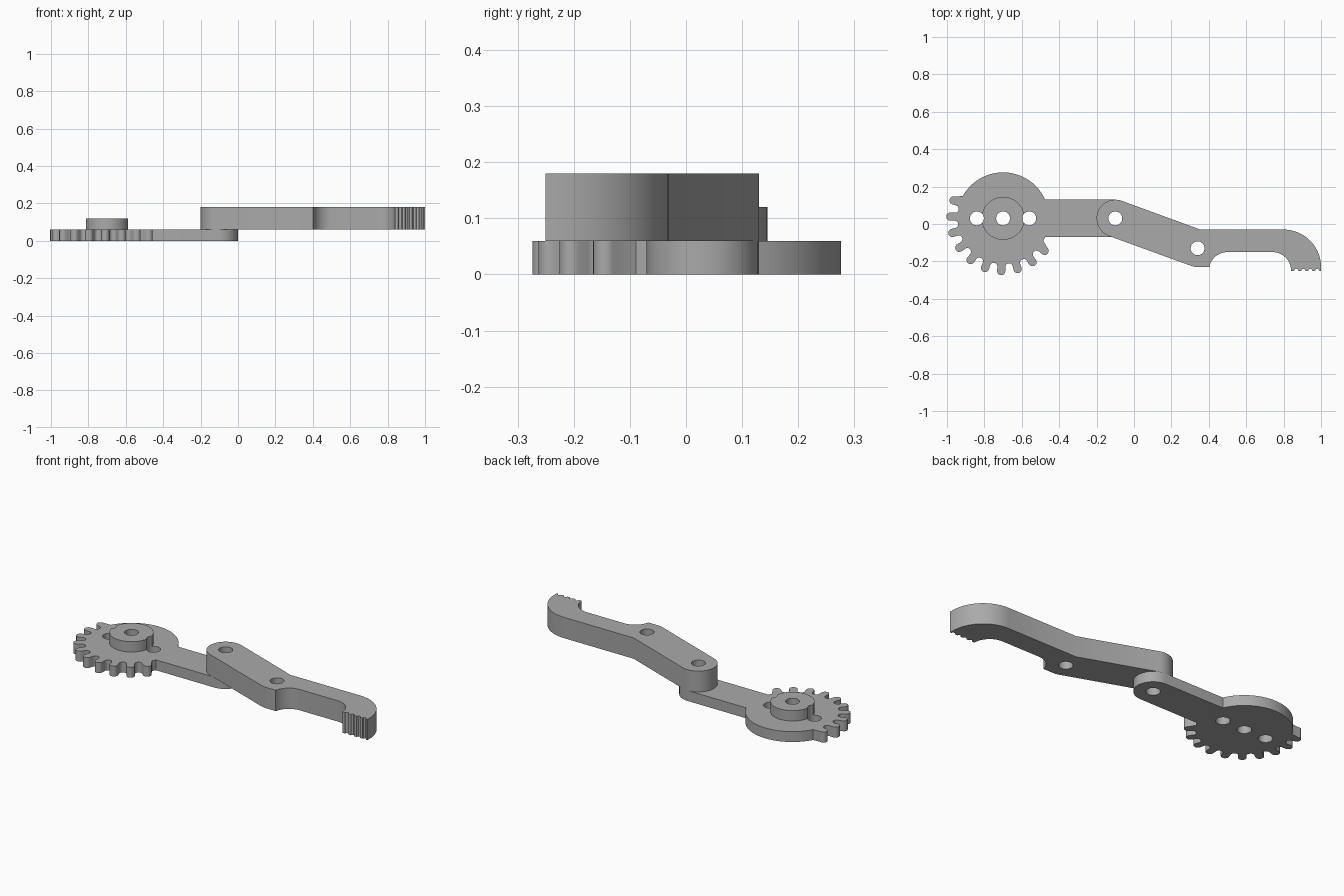
import bpy
import bmesh
from math import sin, cos, radians, acos, degrees, atan2

cube = bpy.data.objects.get("Cube")
if cube:
    bpy.data.objects.remove(cube, do_unlink=True)

grey = bpy.data.materials.new("plain_grey")
grey.use_nodes = True
COLOUR = (0.4, 0.4, 0.4, 1)
grey.diffuse_color = COLOUR
grey.node_tree.nodes["Principled BSDF"].inputs["Base Color"].default_value = COLOUR

HOLE = 0.037
GEAR = (-0.70, 0.03)
PIVOT = (-0.10, 0.03)
KNEE = (0.34, -0.13)
OFFSET = 0.14


def arc(centre, r, start, end, steps=16):
    """Points along an arc, angles in degrees."""
    angles = [radians(start + (end - start) * i / steps) for i in range(steps + 1)]
    return [(centre[0] + r * cos(a), centre[1] + r * sin(a)) for a in angles]


def circle(centre, r=HOLE, steps=40):
    return arc(centre, r, 0, 360, steps)[:-1]


def polar(r, angle):
    return (GEAR[0] + r * cos(radians(angle)), GEAR[1] + r * sin(radians(angle)))


def plate(name, loops, bottom, top):
    """Extrude a flat outline with holes between two heights."""
    curve = bpy.data.curves.new(name, "CURVE")
    curve.dimensions = "2D"
    curve.fill_mode = "BOTH"
    curve.extrude = (top - bottom) / 2
    for loop in loops:
        spline = curve.splines.new("POLY")
        spline.points.add(len(loop) - 1)
        for point, (x, y) in zip(spline.points, loop):
            point.co = (x, y, 0, 1)
        spline.use_cyclic_u = True
    source = bpy.data.objects.new(name + "_outline", curve)
    bpy.context.collection.objects.link(source)
    bpy.context.view_layer.update()
    graph = bpy.context.evaluated_depsgraph_get()
    mesh = bpy.data.meshes.new_from_object(source.evaluated_get(graph))
    bpy.data.objects.remove(source, do_unlink=True)

    bm = bmesh.new()
    bm.from_mesh(mesh)
    bmesh.ops.remove_doubles(bm, verts=bm.verts, dist=0.0001)
    bmesh.ops.recalc_face_normals(bm, faces=bm.faces)
    bmesh.ops.translate(bm, verts=bm.verts, vec=(0, 0, (top + bottom) / 2))
    bm.to_mesh(mesh)
    bm.free()
    mesh.materials.clear()
    mesh.materials.append(grey)
    obj = bpy.data.objects.new(name, mesh)
    bpy.context.collection.objects.link(obj)
    bpy.ops.object.select_all(action="DESELECT")
    obj.select_set(True)
    bpy.context.view_layer.objects.active = obj
    bpy.ops.object.shade_smooth_by_angle(angle=radians(30))
    return obj


# Gear arm: smooth back rim, round teeth, straight bar with a round end
FIRST, PITCH, TEETH = 160, 18, 10
RIM = 0.246
outline = arc(PIVOT, 0.1, -90, 90)
outline += arc(GEAR, RIM, 24, FIRST - PITCH / 2, 40)
for i in range(TEETH):
    a = FIRST + i * PITCH
    outline += arc(polar(0.282, a), 0.022, a - 90, a + 90, 10)
    if i < TEETH - 1:
        v = a + PITCH / 2
        outline += arc(polar(0.262, v), 0.02, v - 90, v - 270, 10)
outline += arc(GEAR, RIM, FIRST + (TEETH - 0.5) * PITCH, 336, 3)
side_holes = [(GEAR[0] + s * OFFSET, GEAR[1]) for s in (-1, 1)]
plate("gear_arm", [outline] + [circle(c) for c in side_holes + [GEAR, PIVOT]], 0, 0.06)

# Raised hub, nicked on both sides by the outer holes
HUB = 0.115
nick = acos((HUB**2 + OFFSET**2 - HOLE**2) / (2 * HUB * OFFSET))
swing = degrees(atan2(HUB * sin(nick), HUB * cos(nick) - OFFSET))
nick = degrees(nick)
hub = []
for turn, hole in ((0, side_holes[1]), (180, side_holes[0])):
    hub += arc(hole, HOLE, turn + 360 - swing, turn + swing, 8)[:-1]
    hub += arc(GEAR, HUB, turn + nick, turn + 180 - nick, 28)[:-1]
plate("gear_hub", [hub, circle(GEAR)], 0.06, 0.12)

# Jaw: slanted link, knee, and hooked finger with a serrated tip
jaw = arc(PIVOT, 0.1, 250, 70, 24)
jaw += [(0.355, -0.03)]
jaw += arc((0.80, -0.23), 0.2, 90, 0, 20)
TIP = -0.25
GAP = 0.0375
jaw.append((1.0, TIP))
for i in range(4):
    jaw += arc((0.98 - i * GAP, TIP), 0.011, 0, 180, 6)
jaw += [(0.842, TIP)]
jaw += arc((0.74, -0.25), 0.1, 0, 90, 12)
jaw += arc((0.50, -0.25), 0.1, 90, 170, 12)
jaw += [(0.40, -0.23)]
jaw += arc(KNEE, 0.1, 270, 250, 4)
plate("jaw", [jaw, circle(PIVOT), circle(KNEE)], 0.06, 0.18)
